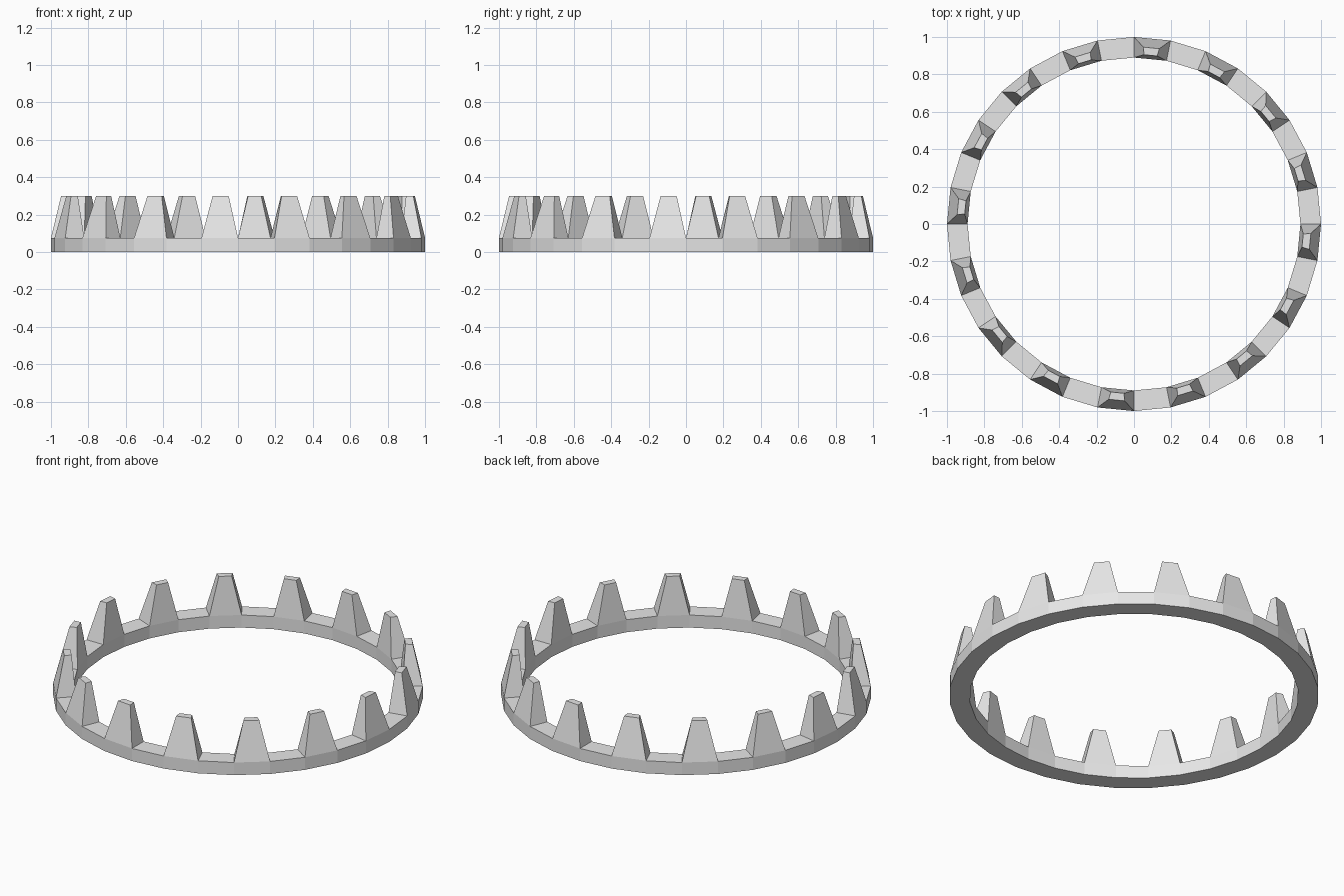
import bpy
import bmesh
from math import cos, sin, tau
from mathutils import Vector

cube = bpy.data.objects.get("Cube")
if cube:
    bpy.data.objects.remove(cube)

SIDES = 32
OUTER, INNER = 1.0, 0.89
RING_TOP, TOOTH_TOP = 0.075, 0.30

grey = bpy.data.materials.new("light_grey")
grey.use_nodes = True
grey.diffuse_color = (0.8, 0.8, 0.8, 1)
grey.node_tree.nodes["Principled BSDF"].inputs["Base Color"].default_value = (0.8, 0.8, 0.8, 1)


def rim_point(k, radius, z):
    a = tau * k / SIDES
    return Vector((radius * cos(a), radius * sin(a), z))


bm = bmesh.new()

# Flat-sided ring: one four-cornered section per step
loops = []
for k in range(SIDES):
    section = [(OUTER, 0), (OUTER, RING_TOP), (INNER, RING_TOP), (INNER, 0)]
    loops.append([bm.verts.new(rim_point(k, r, z)) for r, z in section])

top_faces = []
for k in range(SIDES):
    a, b = loops[k], loops[(k + 1) % SIDES]
    for i in range(4):
        j = (i + 1) % 4
        face = bm.faces.new((a[i], b[i], b[j], a[j]))
        if i == 1:
            top_faces.append(face)

# Tapered teeth raised from every second top face, leaning inward
for k in range(1, SIDES, 2):
    base = list(top_faces[k].verts)
    mid = tau * (k + 0.5) / SIDES
    out = Vector((cos(mid), sin(mid), 0))
    side = Vector((-sin(mid), cos(mid), 0))
    tip = []
    for v in base:
        is_outer = v.co.xy.length > (OUTER + INNER) / 2
        radius, half = (0.946, 0.043) if is_outer else (0.906, 0.035)
        sign = 1 if v.co.dot(side) > 0 else -1
        tip.append(bm.verts.new(out * radius + side * half * sign + Vector((0, 0, TOOTH_TOP))))
    bm.faces.remove(top_faces[k])
    bm.faces.new(tip)
    for i in range(4):
        j = (i + 1) % 4
        bm.faces.new((base[i], base[j], tip[j], tip[i]))

bmesh.ops.recalc_face_normals(bm, faces=bm.faces[:])
mesh = bpy.data.meshes.new("toothed_ring")
bm.to_mesh(mesh)
bm.free()
mesh.materials.append(grey)
ring = bpy.data.objects.new("toothed_ring", mesh)
bpy.context.scene.collection.objects.link(ring)
